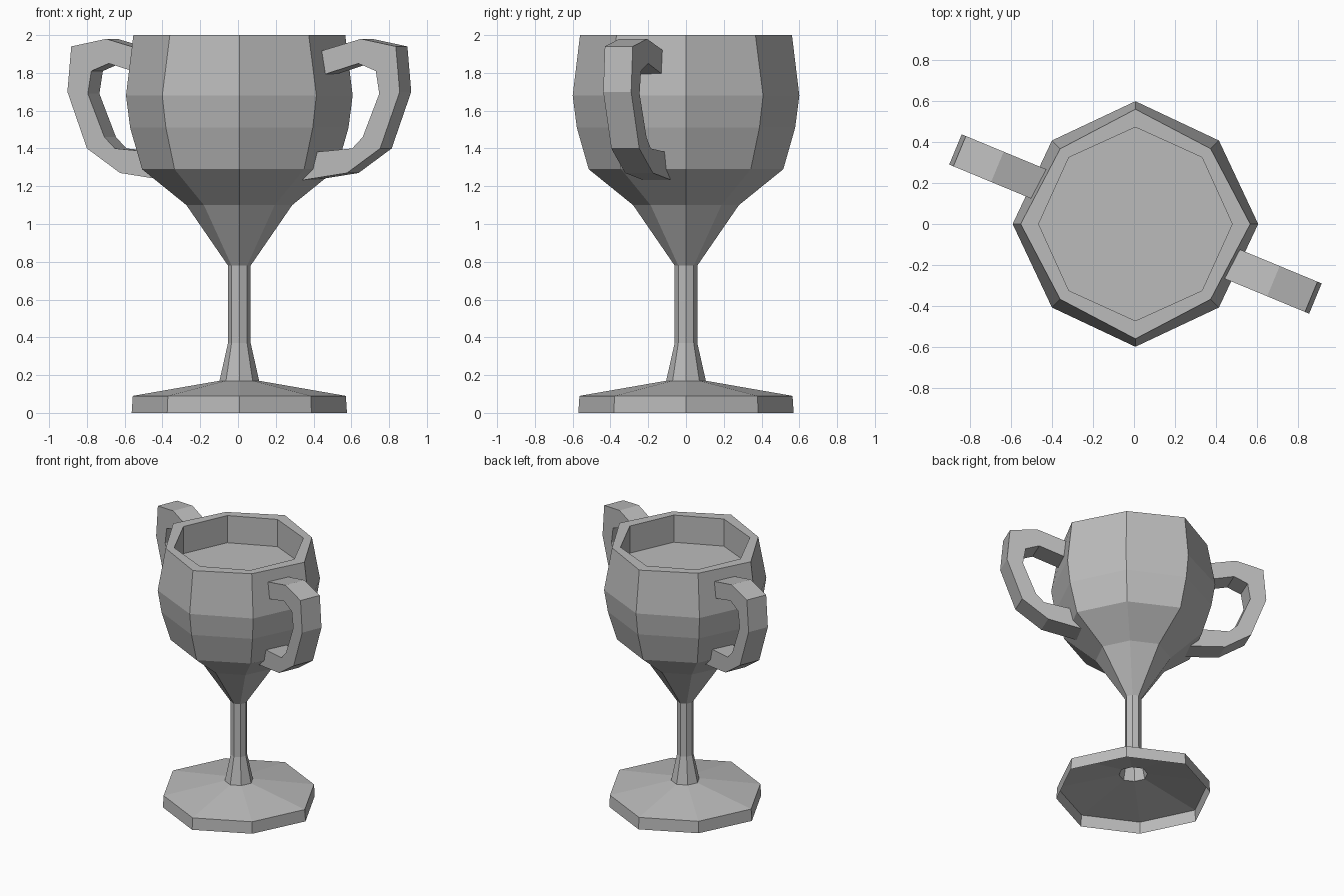
import bpy
import bmesh
from math import sin, cos, pi, radians

cube = bpy.data.objects.get("Cube")
if cube:
    bpy.data.objects.remove(cube)

metal = bpy.data.materials.new("grey_metal")
grey = (0.5, 0.5, 0.5, 1)
metal.use_nodes = True
metal.diffuse_color = grey
metal.node_tree.nodes["Principled BSDF"].inputs["Base Color"].default_value = grey

SIDES = 8
CENTRE_X = 0.007


def finish(name, bm):
    mesh = bpy.data.meshes.new(name)
    bm.to_mesh(mesh)
    bm.free()
    mesh.materials.append(metal)
    obj = bpy.data.objects.new(name, mesh)
    obj.location.x = CENTRE_X
    bpy.context.collection.objects.link(obj)
    return obj


def lathe(name, profile, cap_end=False):
    """Octagonal shell; each profile row is height, axis radius, diagonal radius."""
    bm = bmesh.new()
    rings = []
    for z, axis_r, diag_r in profile:
        ring = []
        for i in range(SIDES):
            r = diag_r if i % 2 else axis_r
            a = 2 * pi * i / SIDES
            ring.append(bm.verts.new((r * cos(a), r * sin(a), z)))
        rings.append(ring)
    for low, high in zip(rings, rings[1:]):
        for i in range(SIDES):
            j = (i + 1) % SIDES
            bm.faces.new((low[i], low[j], high[j], high[i]))
    if cap_end:
        bm.faces.new(rings[-1])
    return finish(name, bm)


def handle(name, angle, width=0.16):
    """Flat loop outline (distance out, height) extruded across its width."""
    outer = [(0.48, 1.91), (0.73, 1.98), (0.93, 1.94), (0.952, 1.7),
             (0.84, 1.4), (0.65, 1.27), (0.38, 1.23)]
    inner = [(0.48, 1.78), (0.715, 1.85), (0.815, 1.81), (0.835, 1.69),
             (0.74, 1.46), (0.68, 1.4), (0.46, 1.38)]
    bm = bmesh.new()
    c, s = cos(angle), sin(angle)

    def row(points, side):
        w = side * width / 2
        return [bm.verts.new((u * c - w * s, u * s + w * c, z)) for u, z in points]

    edges = [row(outer, 1), row(outer, -1), row(inner, -1), row(inner, 1)]
    for k in range(4):
        a, b = edges[k], edges[(k + 1) % 4]
        for i in range(len(a) - 1):
            bm.faces.new((a[i], a[i + 1], b[i + 1], b[i]))
    for i in (0, -1):
        bm.faces.new([e[i] for e in edges])
    bmesh.ops.recalc_face_normals(bm, faces=bm.faces)
    return finish(name, bm)


# Hollow foot, open underneath
lathe("base", [(0, 0.57, 0.54), (0.09, 0.564, 0.535), (0.17, 0.105, 0.1)])

# Thin stem
lathe("stem", [(0.17, 0.105, 0.1), (0.37, 0.06, 0.058), (0.78, 0.06, 0.058)])

# Bowl with thick rim, inner wall and floor
lathe("bowl", [(0.78, 0.06, 0.058), (1.1, 0.28, 0.265), (1.29, 0.515, 0.485),
               (1.51, 0.578, 0.55), (1.68, 0.6, 0.577), (2, 0.561, 0.52),
               (2, 0.473, 0.46), (1.79, 0.473, 0.46)], cap_end=True)

# Pair of opposite handles
handle("left_handle", radians(-22.5))
handle("right_handle", radians(157.5))
